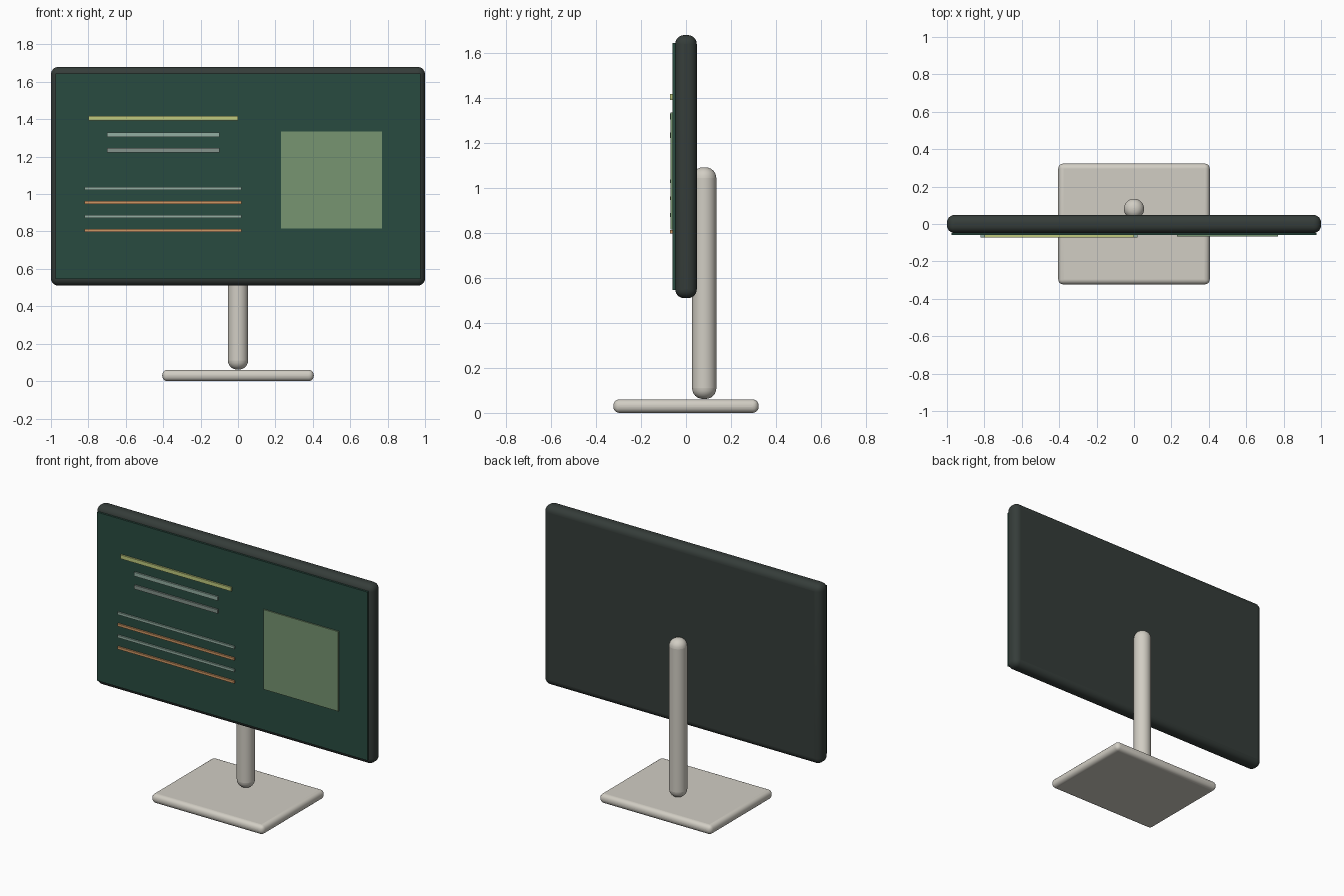
import bpy
import math

if "Cube" in bpy.data.objects:
    bpy.data.objects.remove(bpy.data.objects["Cube"])


def material(name, rgb):
    m = bpy.data.materials.new(name)
    m.diffuse_color = (*[(c / 255) ** 2.2 for c in rgb], 1)
    m.use_nodes = True
    m.node_tree.nodes["Principled BSDF"].inputs["Base Color"].default_value = m.diffuse_color
    return m


def finish(ob, name, mat, bevel, segments):
    ob.name = name
    ob.data.materials.append(mat)
    if bevel:
        mod = ob.modifiers.new("round", 'BEVEL')
        mod.width = bevel
        mod.segments = segments
        mod.limit_method = 'ANGLE'
        mod.angle_limit = math.radians(40)
    bpy.ops.object.shade_smooth_by_angle(angle=math.radians(40))
    return ob


def box(name, x, y, z, mat, bevel=0, segments=5):
    """Box from (min, max) ranges with optional rounded edges."""
    bpy.ops.mesh.primitive_cube_add(
        size=1, location=[(a + b) / 2 for a, b in (x, y, z)])
    ob = bpy.context.object
    ob.scale = [b - a for a, b in (x, y, z)]
    bpy.ops.object.transform_apply(location=False, rotation=False, scale=True)
    return finish(ob, name, mat, bevel, segments)


dark = material("dark_casing", (56, 63, 60))
glass = material("screen_green", (45, 76, 66))
stone = material("stand_beige", (208, 204, 194))
yellow = material("line_yellow", (190, 200, 125))
pale = material("line_pale", (145, 172, 160))
grey = material("line_grey", (130, 145, 138))
orange = material("line_orange", (205, 150, 100))
sage = material("picture_green", (118, 147, 112))

# Casing and screen
box("casing", (-1, 1), (-0.048, 0.048), (0.51, 1.68), dark, 0.04, 6)
box("screen", (-0.975, 0.975), (-0.06, -0.047), (0.546, 1.645), glass)

# Picture panel on the screen
box("picture_panel", (0.23, 0.77), (-0.068, -0.059), (0.815, 1.335), sage)

# Heading and text bars: x range, centre height, thickness, colour
bars = [
    ("heading_bar", -0.80, 0.00, 1.405, 0.025, yellow),
    ("subheading_bar_1", -0.70, -0.10, 1.318, 0.025, pale),
    ("subheading_bar_2", -0.70, -0.10, 1.234, 0.025, grey),
]
for i in range(4):
    bars.append((f"text_line_{i + 1}", -0.82, 0.02, 1.03 - 0.075 * i, 0.016,
                 orange if i % 2 else pale))
for name, x0, x1, zc, h, mat in bars:
    box(name, (x0, x1), (-0.071, -0.059), (zc - h / 2, zc + h / 2), mat)

# Stand neck with rounded ends
bpy.ops.mesh.primitive_cylinder_add(
    vertices=32, radius=0.054, depth=1.03, location=(0, 0.081, 0.577))
finish(bpy.context.object, "stand_neck", stone, 0.048, 6)

# Stand base
box("stand_base", (-0.405, 0.405), (-0.323, 0.323), (0, 0.06), stone, 0.027)
